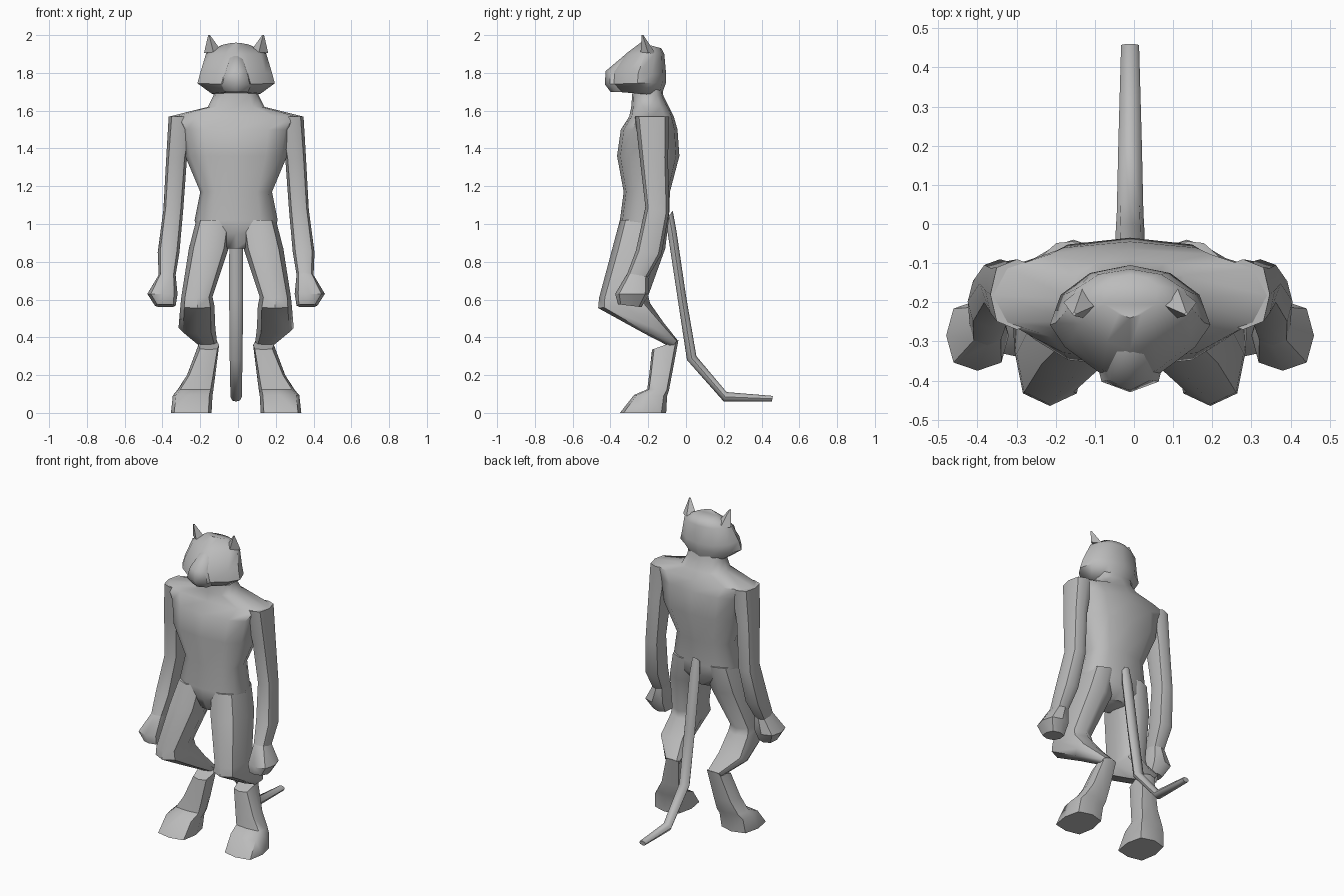
import bpy
import bmesh
import math

default_cube = bpy.data.objects.get("Cube")
if default_cube:
    bpy.data.objects.remove(default_cube, do_unlink=True)

CENTRE_X = -0.01
UNIT = 0.01  # ring dimensions are written in hundredths

# One grey skin for the whole figure
skin = bpy.data.materials.new("plain_grey")
skin.use_nodes = True
grey = (0.5, 0.5, 0.5, 1)
skin.diffuse_color = grey
skin.node_tree.nodes["Principled BSDF"].inputs["Base Color"].default_value = grey


def signed_power(value, power):
    return math.copysign(abs(value) ** (2 / power), value)


def loft(name, rings, sides=8, front_power=2.6, back_power=2.6, mirrored=False, crease=50):
    """Skin rings given as (x_min, x_max, y_front, z_front, y_back, z_back)."""
    bm = bmesh.new()
    loops = []
    for ring in rings:
        x_min, x_max, y_front, z_front, y_back, z_back = (v * UNIT for v in ring)
        loop = []
        for i in range(sides):
            angle = math.tau * i / sides
            power = back_power if math.sin(angle) > 0 else front_power
            across = signed_power(round(math.cos(angle), 6), power)
            along = (signed_power(round(math.sin(angle), 6), power) + 1) / 2
            loop.append(bm.verts.new((
                (x_min + x_max) / 2 + across * (x_max - x_min) / 2,
                y_front + along * (y_back - y_front),
                z_front + along * (z_back - z_front))))
        loops.append(loop)
    for low, high in zip(loops, loops[1:]):
        for i in range(sides):
            j = (i + 1) % sides
            bm.faces.new((low[i], low[j], high[j], high[i]))
    bm.faces.new(loops[0])
    bm.faces.new(loops[-1])
    bmesh.ops.recalc_face_normals(bm, faces=bm.faces)
    mesh = bpy.data.meshes.new(name)
    bm.to_mesh(mesh)
    bm.free()
    mesh.materials.append(skin)
    obj = bpy.data.objects.new(name, mesh)
    obj.location.x = CENTRE_X
    bpy.context.collection.objects.link(obj)
    bpy.ops.object.select_all(action='DESELECT')
    obj.select_set(True)
    bpy.context.view_layer.objects.active = obj
    bpy.ops.object.shade_smooth_by_angle(angle=math.radians(crease))
    if mirrored:
        obj.modifiers.new("both_sides", 'MIRROR')
    return obj


def centred(rings):
    """Expand (half_width, y_front, z_front, y_back, z_back) to full rings."""
    return [(-ring[0], *ring) for ring in rings]


def level(rings):
    """Expand (half_width, z, y_front, y_back) to flat centred rings."""
    return centred([(w, front, z, back, z) for w, z, front, back in rings])


# Torso: hips, waist, chest, sloping shoulders and neck
loft("torso", level([
    (7, 87, -30, -14),
    (20, 95, -34, -10),
    (22, 102, -35, -9),
    (19, 117, -33, -8.5),
    (27, 136, -36.5, -3.5),
    (29, 150, -34.5, -4.5),
    (35, 157, -30, -6.5),
    (15, 162, -29, -9),
    (12, 168, -28.5, -12),
    (11, 176, -28, -13),
]), sides=12)

# Head: broad low cheeks, narrow crown, pointed towards the face
loft("head", centred([
    (13, -37, 170, -13, 168),
    (20.5, -41, 174, -10.5, 175),
    (19, -40, 181, -10.5, 179),
    (16, -32, 190, -11.5, 190),
    (8, -24, 196, -13, 193),
]), sides=12, front_power=1.4, back_power=2)

# Blunt muzzle over the jaw
loft("muzzle", level([
    (7, 170, -40, -20),
    (9.5, 174, -43, -20),
    (7, 181, -42.5, -20),
    (4, 189, -33, -20),
]))

# Small pointed ears
loft("ears", [
    (7, 17, -24, 191, -16, 190),
    (13.8, 14.8, -23.5, 200, -22.5, 200),
], sides=4, front_power=2, back_power=2, mirrored=True)

# Arms with elbow, wrist and closed hand
loft("arms", [
    (22, 35.7, -27, 157, -9, 157),
    (26, 37, -24.5, 135, -9.5, 135),
    (28, 38.5, -21.5, 109, -9, 106),
    (30, 41.5, -26.5, 86, -13, 84),
    (32, 41, -31, 74, -20, 72),
], mirrored=True)

loft("hands", [
    (32, 41, -31, 74, -20, 72),
    (31, 47, -37.5, 63, -19.5, 63),
    (32, 43, -36, 57.5, -23.5, 56),
], mirrored=True, crease=40)

# Bent legs: thigh to knee, then shin back to the hock
loft("legs", [
    (2, 21, -35, 102, -9, 103),
    (4, 25, -39, 87, -11, 87),
    (12.5, 29, -46, 61, -20, 62),
    (11.5, 29.5, -46.5, 55.5, -19, 58),
    (11, 30.5, -22, 42, -12, 48),
    (10, 20, -7.5, 34.5, -4.5, 38.5),
], mirrored=True)

# Long hind feet with a flared toe block
loft("feet", [
    (9, 20, -18, 33.5, -4, 38.5),
    (11, 26, -19.5, 20, -7.5, 20),
    (12, 31, -20.5, 12.5, -9, 12),
    (12.5, 33.5, -27.5, 9.5, -10, 9),
    (13, 34.5, -35, 0, -10.5, 0),
], front_power=4, back_power=3, mirrored=True, crease=40)

# Tail hanging down and turning out along the ground
loft("tail", centred([
    (2.5, -11, 102, -7, 107),
    (3.6, -9.5, 94, -5, 96),
    (3.7, -4.5, 61, 0, 62),
    (3.4, 0.5, 28, 5.5, 30),
    (3, 20, 6, 21.5, 11),
    (2.3, 45.5, 6, 46, 9),
]), front_power=2, back_power=2)
